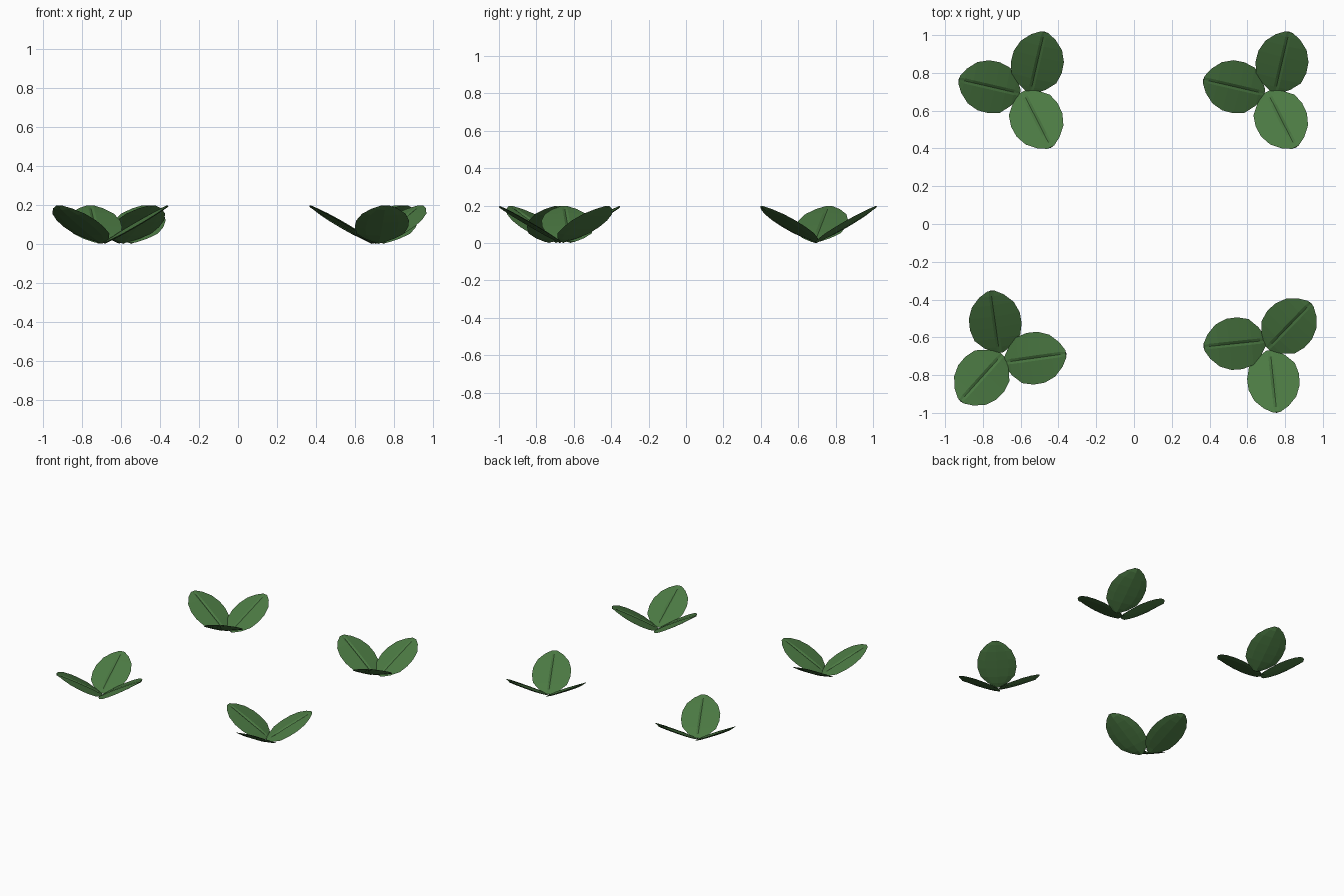
import bpy, bmesh
from math import radians
from mathutils import Matrix, Vector

if "Cube" in bpy.data.objects:
    bpy.data.objects.remove(bpy.data.objects["Cube"])

green = bpy.data.materials.new("leaf_green")
green.diffuse_color = (0.07, 0.19, 0.055, 1)
green.use_nodes = True
green.node_tree.nodes["Principled BSDF"].inputs["Base Color"].default_value = green.diffuse_color

LENGTH, TILT = 0.38, radians(30)
# leaf outline: position along the leaf, half width
OUTLINE = [(0.0, 0.022), (0.1, 0.075), (0.24, 0.122), (0.42, 0.138), (0.6, 0.136),
           (0.78, 0.112), (0.92, 0.066), (1.0, 0.02)]


def add_leaf(bm, offset, angle):
    """Thin closed leaf with a grooved midrib on top and a shallow keel below."""
    m = (Matrix.Translation((offset[0], offset[1], 0.012))
         @ Matrix.Rotation(radians(angle), 4, 'Z') @ Matrix.Rotation(-TILT, 4, 'Y'))
    rings = []
    for t, w in OUTLINE:
        k = w / 0.138
        rib = min(0.014, w * 0.5)
        section = [(-w, 0), (-rib, 0.009 * k), (0, 0.001), (rib, 0.009 * k), (w, 0),
                   (w * 0.6, -0.009 * k), (0, -0.006 - 0.008 * k), (-w * 0.6, -0.009 * k)]
        rings.append([bm.verts.new(m @ Vector((t * LENGTH, y, z))) for y, z in section])
    for a, b in zip(rings, rings[1:]):
        for i in range(8):
            j = (i + 1) % 8
            bm.faces.new((a[i], a[j], b[j], b[i]))
    bm.faces.new(rings[0])
    bm.faces.new(rings[-1])


# one sprout mesh of three leaves
bm = bmesh.new()
for offset, angle in [((-0.02, 0.0), 167), ((0.037, 0.005), 77), ((-0.005, 0.01), -63)]:
    add_leaf(bm, offset, angle)
bmesh.ops.recalc_face_normals(bm, faces=bm.faces)
low = min(v.co.z for v in bm.verts)
bmesh.ops.translate(bm, verts=bm.verts, vec=(0, 0, -low))
mesh = bpy.data.meshes.new("sprout_leaves")
bm.to_mesh(mesh)
bm.free()
mesh.materials.append(green)

# four sprouts, turned differently
for name, x, y, turn in [("sprout_back_left", -0.585, 0.69, 0),
                         ("sprout_back_right", 0.71, 0.69, 0),
                         ("sprout_front_left", -0.705, -0.70, -69),
                         ("sprout_front_right", 0.715, -0.65, 109)]:
    ob = bpy.data.objects.new(name, mesh)
    ob.location = (x, y, 0)
    ob.rotation_euler.z = radians(turn)
    bpy.context.collection.objects.link(ob)
